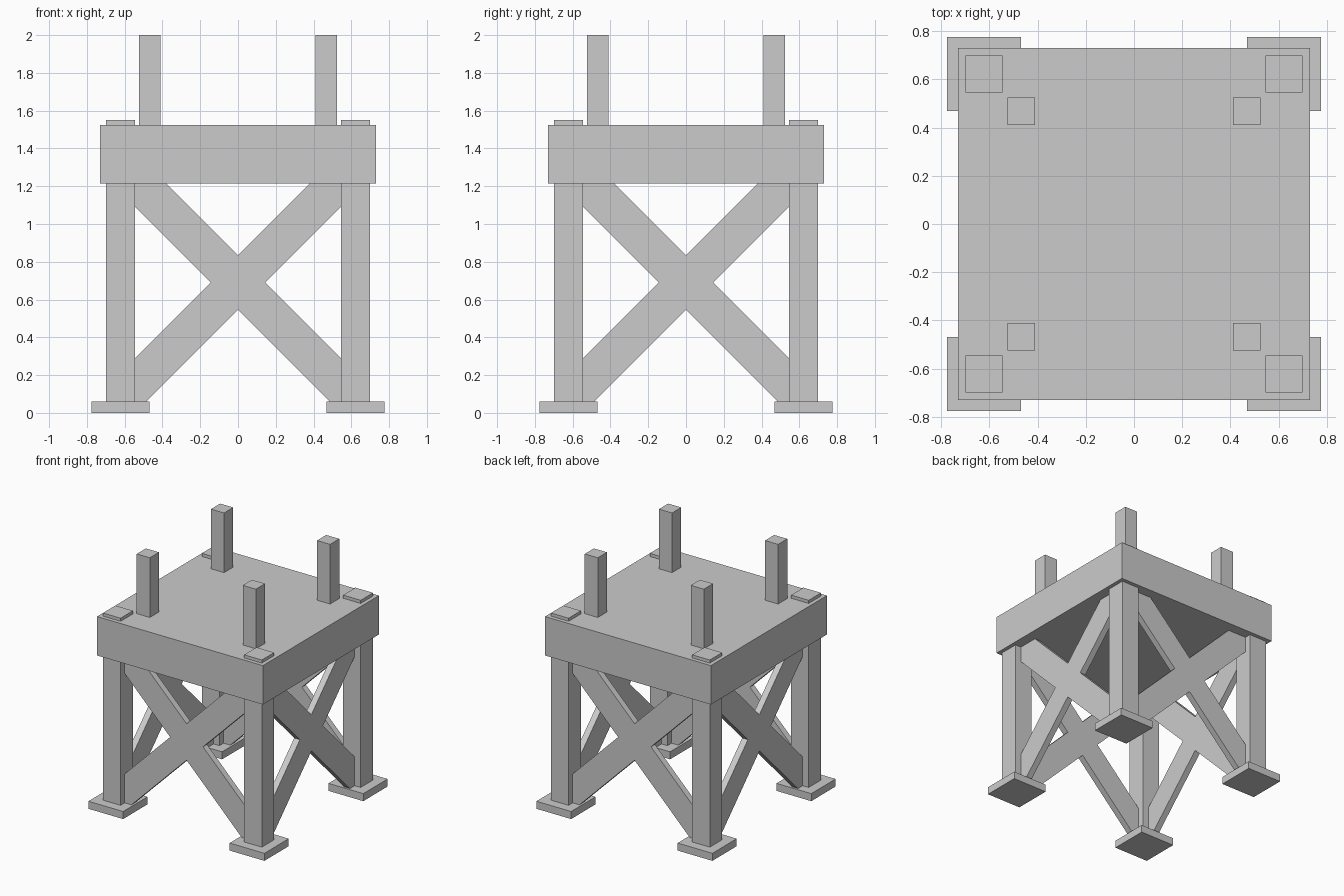
import bpy, bmesh
from math import pi
from mathutils import Matrix

if "Cube" in bpy.data.objects:
    bpy.data.objects.remove(bpy.data.objects["Cube"])


def box(name, x, y, z0, z1, sx, sy):
    bm = bmesh.new()
    bmesh.ops.create_cube(bm, size=1)
    bmesh.ops.scale(bm, vec=(sx, sy, z1 - z0), verts=bm.verts)
    bmesh.ops.translate(bm, vec=(x, y, (z0 + z1) / 2), verts=bm.verts)
    return finish(name, bm)


def finish(name, bm):
    bmesh.ops.recalc_face_normals(bm, faces=bm.faces)
    mesh = bpy.data.meshes.new(name)
    bm.to_mesh(mesh)
    bm.free()
    obj = bpy.data.objects.new(name, mesh)
    bpy.context.collection.objects.link(obj)
    return obj


LEG = 0.622      # leg centre offset
POST = 0.467     # upper post centre offset

# Thick platform slab
box("platform", 0, 0, 1.215, 1.525, 1.46, 1.46)

# Corner feet, legs running through the platform, and upper posts
for sx, xn in ((-1, "left"), (1, "right")):
    for sy, yn in ((-1, "front"), (1, "back")):
        tag = f"{yn}_{xn}"
        box(f"{tag}_foot", sx * LEG, sy * LEG, 0, 0.06, 0.306, 0.306)
        box(f"{tag}_leg", sx * LEG, sy * LEG, 0.06, 1.55, 0.155, 0.155)
        box(f"{tag}_post", sx * POST, sy * POST, 1.525, 2.0, 0.115, 0.115)

# Cross brace outline: right half, from the top notch to the bottom notch
HALF = [(0, 0.835), (0.38, 1.215), (0.545, 1.215), (0.545, 1.09), (0.145, 0.69),
        (0.545, 0.29), (0.545, 0.06), (0.485, 0.06), (0, 0.545)]
outline = HALF + [(-x, z) for x, z in reversed(HALF[1:-1])]
THICK = 0.05

# One X-shaped brace on each side
for i, side in enumerate(("front", "right", "back", "left")):
    bm = bmesh.new()
    face = bm.faces.new([bm.verts.new((x, -LEG - THICK / 2, z)) for x, z in outline])
    ext = bmesh.ops.extrude_face_region(bm, geom=[face], use_keep_orig=True)
    moved = [v for v in ext["geom"] if isinstance(v, bmesh.types.BMVert)]
    bmesh.ops.translate(bm, vec=(0, THICK, 0), verts=moved)
    bmesh.ops.rotate(bm, cent=(0, 0, 0), matrix=Matrix.Rotation(i * pi / 2, 3, 'Z'),
                     verts=bm.verts)
    finish(f"{side}_cross_brace", bm)
